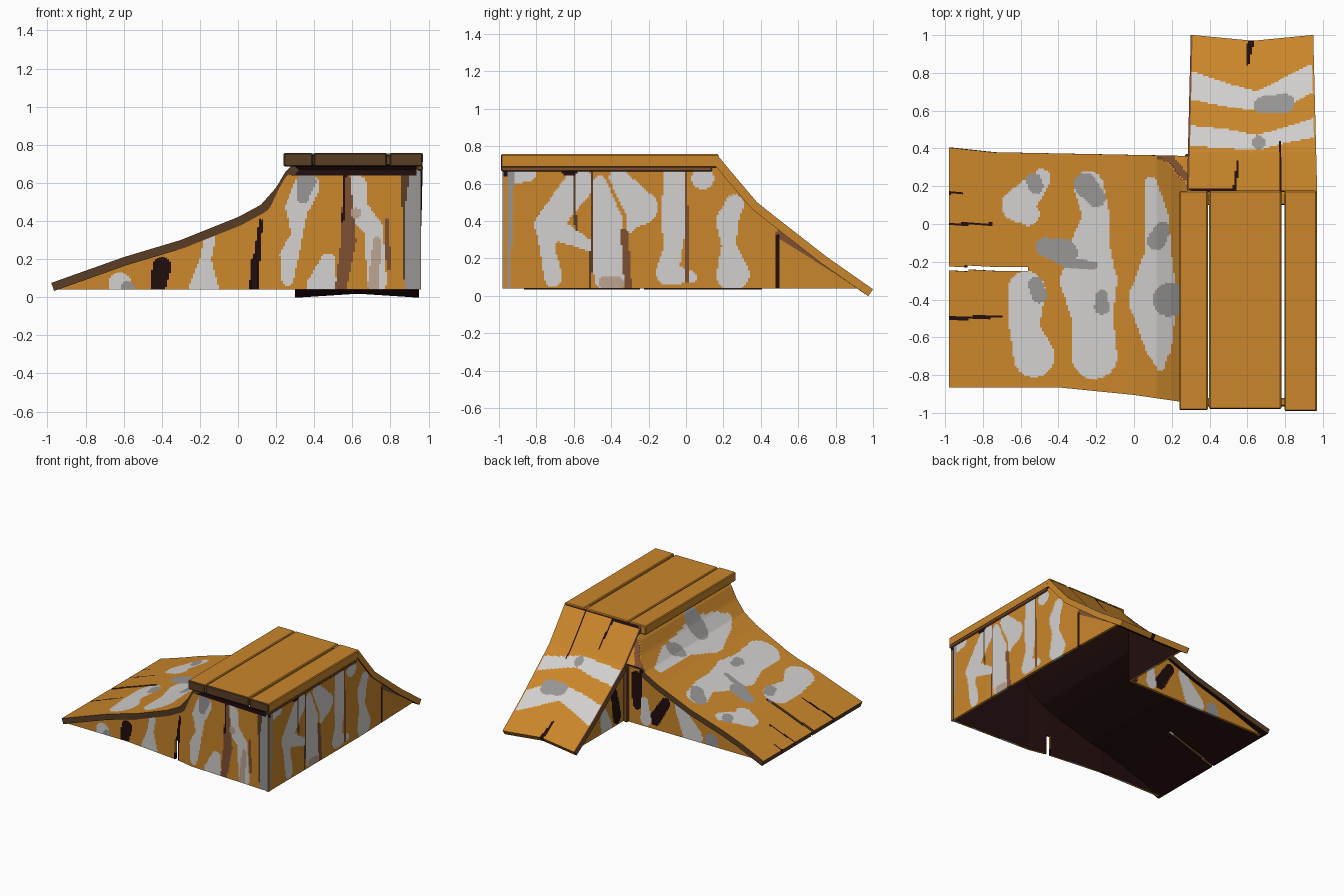
import bpy
import bmesh
import math

default_cube = bpy.data.objects.get("Cube")
if default_cube:
    bpy.data.objects.remove(default_cube, do_unlink=True)


# Flat colours; the last one lines the inside of every shell
def make_material(name, colour):
    material = bpy.data.materials.new(name)
    material.use_nodes = True
    material.diffuse_color = (*colour, 1)
    material.node_tree.nodes["Principled BSDF"].inputs["Base Color"].default_value = (*colour, 1)
    return material


MATERIALS = [
    make_material("orange wood", (.59, .24, .024)),
    make_material("light grey paint", (.65, .635, .62)),
    make_material("mid grey paint", (.31, .305, .3)),
    make_material("rust brown", (.21, .08, .03)),
    make_material("dark brown edge", (.1, .047, .018)),
    make_material("pale beige paint", (.5, .37, .28)),
    make_material("dark maroon inside", (.016, .004, .004)),
]
ORANGE, LIGHT, GREY, RUST, BROWN, BEIGE, MAROON = range(len(MATERIALS))
STEP = .0105


def finish(name, bm):
    mesh = bpy.data.meshes.new(name)
    bm.to_mesh(mesh)
    bm.free()
    for material in MATERIALS:
        mesh.materials.append(material)
    obj = bpy.data.objects.new(name, mesh)
    bpy.context.collection.objects.link(obj)
    return obj


def along(points, t):
    """Height of a polyline profile at t."""
    for (a, va), (b, vb) in zip(points, points[1:]):
        if t <= b:
            return va + (vb - va) * max(0, (t - a) / (b - a))
    return points[-1][1]


def inside(chain, u, v):
    """True inside a painted blob: a chain of circles with tapering links."""
    for (ax, ay, ar), (bx, by, br) in zip(chain, chain[1:] or chain):
        dx, dy = bx - ax, by - ay
        length = dx * dx + dy * dy
        t = max(0, min(1, ((u - ax) * dx + (v - ay) * dy) / length)) if length else 0
        if math.hypot(u - ax - t * dx, v - ay - t * dy) < ar + (br - ar) * t:
            return True
    return False


def shell(name, point, span, height, axes, patches, thickness, edges=None, hole=None, rim=0):
    """Thick sheet; faces take the colour of the last blob that holds them."""
    bm = bmesh.new()
    start, end = span
    cols, rows = round(abs(end - start) / STEP), round(height / STEP)
    grid = [[bm.verts.new(point(start + (end - start) * i / cols, j / rows))
             for j in range(rows + 1)] for i in range(cols + 1)]
    for i in range(cols):
        for j in range(rows):
            corners = (grid[i][j], grid[i + 1][j], grid[i + 1][j + 1], grid[i][j + 1])
            centre = sum((c.co for c in corners), corners[0].co * 0) / 4
            u, v = (centre["xyz".index(axis)] for axis in axes)
            if hole and hole(u, v):
                continue
            face = bm.faces.new(corners)
            for colour, chain in patches:
                if inside(chain, u, v):
                    face.material_index = colour
            if edges and i in (0, cols - 1):
                face.material_index = edges[i > 0]
    obj = finish(name, bm)
    solid = obj.modifiers.new("thickness", "SOLIDIFY")
    solid.thickness = thickness
    solid.offset = -1
    solid.material_offset = len(MATERIALS)
    solid.material_offset_rim = rim
    return obj


def box(name, low, high, rule):
    bm = bmesh.new()
    bmesh.ops.create_cube(bm, size=1)
    for vert in bm.verts:
        vert.co = [a + (b - a) * (c + .5) for a, b, c in zip(low, high, vert.co)]
    bmesh.ops.bevel(bm, geom=bm.edges[:], offset=.006, segments=1, affect="EDGES")
    bm.normal_update()
    for face in bm.faces:
        face.material_index = rule(face.normal)
    return finish(name, bm)


# Ramp profiles
SIDE = [(-.98, .075), (-.6, .21), (-.3, .3), (0, .42), (.12, .485), (.2, .575), (.25, .66), (.29, .7)]
BACK = [(.05, .755), (.12, .765), (.17, .75), (.24, .665), (.38, .5), (.5, .405), (.75, .21), (1, .035)]
FRONT_EDGE = [(-.98, -.865), (-.4, -.865), (0, -.905), (.24, -.94), (.3, -.95)]
REAR_EDGE = [(-.98, .405), (-.75, .38), (.3, .36)]
FRONT_WALL = [(-.98, -.85), (-.4, -.855), (.1, -.91), (.24, -.94), (.96, -.975)]


# Long curved ramp to the side, lowered where it meets the back ramp
def side_point(x, t):
    low, high = along(FRONT_EDGE, x), along(REAR_EDGE, x)
    y = low + (high - low) * t
    return x, y, min(along(SIDE, x), along(BACK, y) - .01)


shell("side_ramp", side_point, (-.98, .29), 1.27, "xy", [
    (LIGHT, [(-.49, .24, .05), (-.61, .1, .09), (-.56, .05, .06)]),
    (LIGHT, [(-.24, .2, .08), (-.2, .04, .07), (-.23, -.1, .1), (-.24, -.3, .15),
             (-.22, -.5, .11), (-.21, -.7, .12)]),
    (LIGHT, [(-.57, -.35, .1), (-.58, -.55, .08), (-.53, -.7, .11)]),
    (LIGHT, [(.09, .22, .03), (.12, .05, .06), (.13, -.15, .07), (.1, -.4, .13),
             (.13, -.65, .07), (.14, -.76, .02)]),
    (GREY, [(-.53, .23, .04), (-.52, .2, .04)]),
    (GREY, [(-.26, .21, .06), (-.2, .14, .05)]),
    (GREY, [(.12, -.09, .05), (.15, -.03, .04)]),
    (GREY, [(-.47, -.12, .05), (-.37, -.15, .07), (-.36, -.2, .03), (-.21, -.22, .02)]),
    (GREY, [(-.52, -.32, .04), (-.5, -.38, .04)]),
    (GREY, [(-.17, -.38, .03), (-.17, -.44, .04)]),
    (GREY, [(.19, -.4, .09)]),
    (RUST, [(.13, .355, .01), (.2, .34, .02), (.27, .25, .02)]),
    (MAROON, [(-.98, -.5, .012), (-.7, -.49, .006)]),
    (MAROON, [(-.98, 0, .007), (-.75, 0, .006)]),
    (MAROON, [(-.98, .165, .007), (-.91, .16, .006)]),
], .045, hole=lambda x, y: x < -.56 and abs(y + .235) < .011, rim=BROWN)


# Steeper ramp behind the deck, with a notched tip
def back_point(x, t):
    y = .16 + .84 * t
    z = along(BACK, y)
    dip = max(0, 1 - abs(x - .63) / .33) * t ** 4
    return x + (.02 * t if x < .6 else -.02 * t) * abs(x - .62) * 3, y - .03 * dip, z + .02 * dip


shell("back_ramp", back_point, (.28, .97), .95, "xy", [
    (LIGHT, [(.28, .74, .075), (.5, .68, .06), (.66, .65, .05), (.8, .7, .07), (.94, .77, .07)]),
    (LIGHT, [(.28, .47, .055), (.5, .45, .05), (.65, .43, .04), (.8, .47, .04), (.96, .51, .05)]),
    (GREY, [(.68, .63, .045), (.8, .64, .05)]),
    (GREY, [(.66, .43, .035)]),
    (MAROON, [(.53, .17, .01), (.55, .33, .006)]),
    (MAROON, [(.775, .17, .007), (.775, .43, .007)]),
    (MAROON, [(.62, .98, .02), (.6, .84, .006)]),
    (MAROON, [(.3, .18, .007), (.95, .17, .006)]),
], .045, edges=(RUST, ORANGE))


# Painted walls under the ramps and deck
def side_top(x):
    return max(.045, min(.685, along(SIDE, x) - .03))


def back_top(y):
    return max(.045, min(.685, along(BACK, y) - .03))


shell("front_wall", lambda x, t: (x, along(FRONT_WALL, x), .04 + (side_top(x) - .04) * t),
      (-.95, .96), .64, "xz", [
    (LIGHT, [(.36, .58, .07), (.31, .47, .06), (.31, .33, .03), (.27, .22, .05), (.26, .09, .03)]),
    (LIGHT, [(.47, .19, .04), (.44, .06, .08)]),
    (LIGHT, [(.62, .58, .06), (.62, .47, .06), (.71, .36, .05), (.73, .08, .05)]),
    (LIGHT, [(-.15, .3, .03), (-.17, .2, .03), (-.18, .05, .08)]),
    (LIGHT, [(-.62, .07, .06)]),
    (GREY, [(-.58, .05, .035)]),
    (GREY, [(.36, .61, .05), (.34, .52, .03)]),
    (RUST, [(.57, .62, .02), (.58, .3, .04), (.54, .05, .03)]),
    (BEIGE, [(.62, .44, .03)]),
    (BEIGE, [(.73, .3, .02), (.71, .06, .03)]),
    (RUST, [(.78, .4, .012), (.79, .15, .012)]),
    (MAROON, [(-.4, .16, .05), (-.42, .05, .04)]),
    (MAROON, [(.08, .04, .025), (.12, .4, .01)]),
    (MAROON, [(.56, .64, .007), (.55, .4, .006)]),
    (GREY, [(.9, .66, .035), (.91, .05, .03)]),
    (BROWN, [(.88, .64, .02), (.87, .5, .01), (.87, .1, .006)]),
    (MAROON, [(.26, .68, .04), (.96, .68, .045)]),
], .02, hole=lambda x, z: abs(x - .085) < .012 and z < .2)

shell("outer_wall", lambda y, t: (.958 - .03 * max(0, y - .2), y, .04 + (back_top(y) - .04) * t),
      (-.98, .94), .64, "yz", [
    (LIGHT, [(-.85, .66, .05), (-.9, .64, .04)]),
    (LIGHT, [(-.57, .6, .08), (-.74, .38, .07), (-.74, .25, .04), (-.71, .1, .05)]),
    (LIGHT, [(-.7, .36, .06), (-.52, .27, .03)]),
    (LIGHT, [(-.36, .63, .05), (-.24, .47, .09), (-.3, .36, .02)]),
    (LIGHT, [(-.46, .6, .04), (-.42, .4, .08), (-.42, .2, .08), (-.41, .1, .08)]),
    (LIGHT, [(-.06, .64, .06), (-.06, .42, .07), (-.07, .25, .05), (-.1, .12, .06), (.03, .1, .03)]),
    (LIGHT, [(.09, .63, .06)]),
    (LIGHT, [(.26, .49, .05), (.22, .4, .06), (.23, .27, .04), (.25, .12, .09)]),
    (BEIGE, [(-.44, .07, .03), (-.36, .07, .03)]),
    (RUST, [(-.33, .34, .02), (-.31, .05, .02)]),
    (RUST, [(0, .66, .007), (.01, .08, .012)]),
    (RUST, [(.5, .33, .02), (.94, .05, .02)]),
    (BROWN, [(-.6, .65, .006), (-.59, .35, .006)]),
    (MAROON, [(-.65, .66, .012), (-.6, .66, .015)]),
    (BROWN, [(-.5, .66, .007), (-.51, .05, .006)]),
    (MAROON, [(.49, .05, .01), (.49, .32, .008)]),
    (GREY, [(-.96, .65, .04), (-.97, .05, .03)]),
], .02)

shell("rear_wall", lambda x, t: (x, .345, .04 + (min(side_top(x), .49) - .04) * t),
      (.31, -.95), .48, "xz", [
    (LIGHT, [(-.18, .27, .04), (-.3, .08, .09)]),
    (GREY, [(-.47, .08, .06)]),
    (MAROON, [(-.06, .28, .04), (.04, .12, .05)]),
    (MAROON, [(.2, .42, .05), (.2, .2, .04)]),
    (LIGHT, [(.12, .1, .05), (.13, .25, .03)]),
], .02)

shell("inner_wall", lambda y, t: (.31, y, .04 + (back_top(y) - .04) * t),
      (.94, .33), .48, "yz", [
    (LIGHT, [(.62, .2, .04), (.58, .07, .07)]),
    (MAROON, [(.48, .3, .04), (.44, .1, .05)]),
], .02)


# Deck planks, with dark ends and undersides
def plank_rule(normal):
    if normal.z < -.5:
        return MAROON
    return BROWN if normal.y < -.5 else ORANGE


PLANKS = {"inner": (.24, .391, -.985), "middle": (.398, .78, -.98), "outer": (.797, .968, -.99)}
for label, (left, right, front) in PLANKS.items():
    box(label + "_deck_plank", (left, front, .685), (right, .175, .757), plank_rule)

# Cross rails close the plank gaps at both ends
box("front_deck_rail", (.26, -.965, .69), (.95, -.92, .745), plank_rule)
box("back_deck_rail", (.26, .1, .69), (.95, .17, .75), plank_rule)
box("deck_trim", (.94, -.99, .665), (.97, .14, .692), lambda normal: RUST)
box("corner_post", (.27, .335, .04), (.305, .37, .5), lambda normal: RUST)
